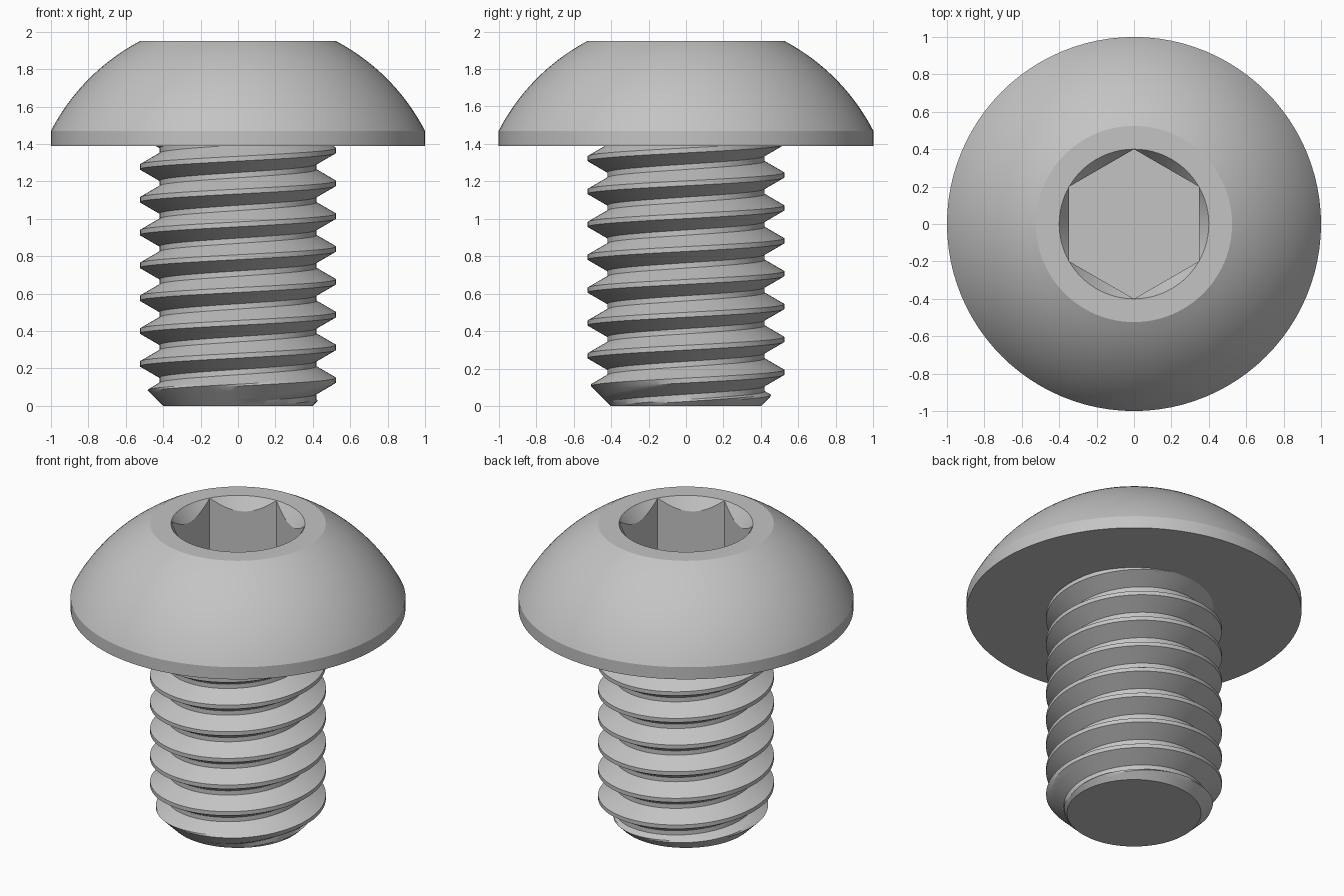
import bpy, bmesh
from math import pi, cos, sin, tan, sqrt, radians

if "Cube" in bpy.data.objects:
    bpy.data.objects.remove(bpy.data.objects["Cube"], do_unlink=True)

SEG = 96                                  # sides around the axis
HEAD_BASE, RIM_TOP, TOP = 1.39, 1.47, 1.95
SHANK_R, ROOT_R, PITCH = 0.525, 0.42, 0.1755

steel = bpy.data.materials.new("grey steel")
steel.use_nodes = True
GREY = (0.55, 0.55, 0.55, 1)
steel.diffuse_color = GREY
steel.node_tree.nodes["Principled BSDF"].inputs["Base Color"].default_value = GREY


def angle(i):
    return 2 * pi * i / SEG


def finish(bm, name):
    """Weld, orient and shade a finished part."""
    bmesh.ops.remove_doubles(bm, verts=bm.verts, dist=0.0004)
    bmesh.ops.recalc_face_normals(bm, faces=bm.faces)
    mesh = bpy.data.meshes.new(name)
    bm.to_mesh(mesh)
    bm.free()
    mesh.materials.append(steel)
    obj = bpy.data.objects.new(name, mesh)
    bpy.context.collection.objects.link(obj)
    bpy.ops.object.select_all(action='DESELECT')
    obj.select_set(True)
    bpy.context.view_layer.objects.active = obj
    bpy.ops.object.shade_smooth_by_angle(angle=radians(25))
    return obj


# Domed head: one lathe whose inner rings turn into the hex socket
def hex_radius(a):
    return 0.4 * cos(pi / 6) / cos((a - pi / 2) % (pi / 3) - pi / 6)


def circle(r, z):
    return lambda a: (r, z)


def dome():
    centre = 0.955
    radius = sqrt(1 + (RIM_TOP - centre) ** 2)
    steps = 20
    for k in range(steps + 1):
        z = RIM_TOP + (TOP - RIM_TOP) * k / steps
        yield circle(sqrt(radius ** 2 - (z - centre) ** 2), z)


def chamfer_foot(a):
    r = hex_radius(a)
    return r, TOP - (0.4 - r) * 1.5


def socket_floor(a):
    return hex_radius(a), TOP - 0.37


rings = [circle(1, HEAD_BASE), *dome(), circle(0.4, TOP), chamfer_foot, socket_floor]
bm = bmesh.new()
grid = []
for ring in rings:
    row = []
    for i in range(SEG):
        a = angle(i)
        r, z = ring(a)
        row.append(bm.verts.new((r * cos(a), r * sin(a), z)))
    grid.append(row)
for low, high in zip(grid, grid[1:]):
    for i in range(SEG):
        j = (i + 1) % SEG
        bm.faces.new((low[i], low[j], high[j], high[i]))
bm.faces.new(grid[0])
bm.faces.new(grid[-1])
finish(bm, "screw_head")

# Threaded shank: a helical strip of crest, flank and root, trimmed by the end chamfer
CREST = 0.013                             # half width of the crest
FLANK = (SHANK_R - ROOT_R) * tan(pi / 6)  # height of one flank
SPLIT = 6
offsets = [-CREST, CREST]
offsets += [CREST + FLANK * k / SPLIT for k in range(1, SPLIT + 1)]
offsets += [PITCH - CREST - FLANK * k / SPLIT for k in range(SPLIT, 0, -1)]
N = len(offsets)
TURNS = 11


def thread_radius(z, crest_z):
    d = abs((z - crest_z + PITCH / 2) % PITCH - PITCH / 2)
    r = SHANK_R - max(0, d - CREST) / tan(pi / 6)
    return min(max(r, ROOT_R), 0.4 + z)


bm = bmesh.new()
columns = []
for i in range(SEG):
    a = angle(i)
    crest_z = 0.3125 + PITCH * (i / SEG - 4)
    column = []
    for j in range(N * TURNS):
        z = crest_z + PITCH * (j // N) + offsets[j % N]
        z = min(max(z, 0), HEAD_BASE + 0.005)
        r = thread_radius(z, crest_z)
        column.append(bm.verts.new((r * cos(a), r * sin(a), z)))
    columns.append(column)
for i in range(SEG):
    shift = N if i == SEG - 1 else 0      # the last column meets the next turn
    here, there = columns[i], columns[(i + 1) % SEG]
    for j in range(N * TURNS - 1 - shift):
        bm.faces.new((here[j], there[j + shift], there[j + 1 + shift], here[j + 1]))
        if shift and j == 0:              # close the seam below the first turn
            for k in range(shift):
                bm.faces.new((here[0], there[k], there[k + 1]))
bmesh.ops.remove_doubles(bm, verts=bm.verts, dist=0.0004)
bmesh.ops.dissolve_degenerate(bm, edges=bm.edges, dist=0.0002)

# Flat end caps
for level in (0, HEAD_BASE + 0.005):
    flat = [f for f in bm.faces if all(abs(v.co.z - level) < 1e-5 for v in f.verts)]
    bmesh.ops.delete(bm, geom=flat, context='FACES')
    rim = [e for e in bm.edges if e.is_boundary
           and all(abs(v.co.z - level) < 1e-5 for v in e.verts)]
    bmesh.ops.holes_fill(bm, edges=rim, sides=0)
finish(bm, "threaded_shank")
